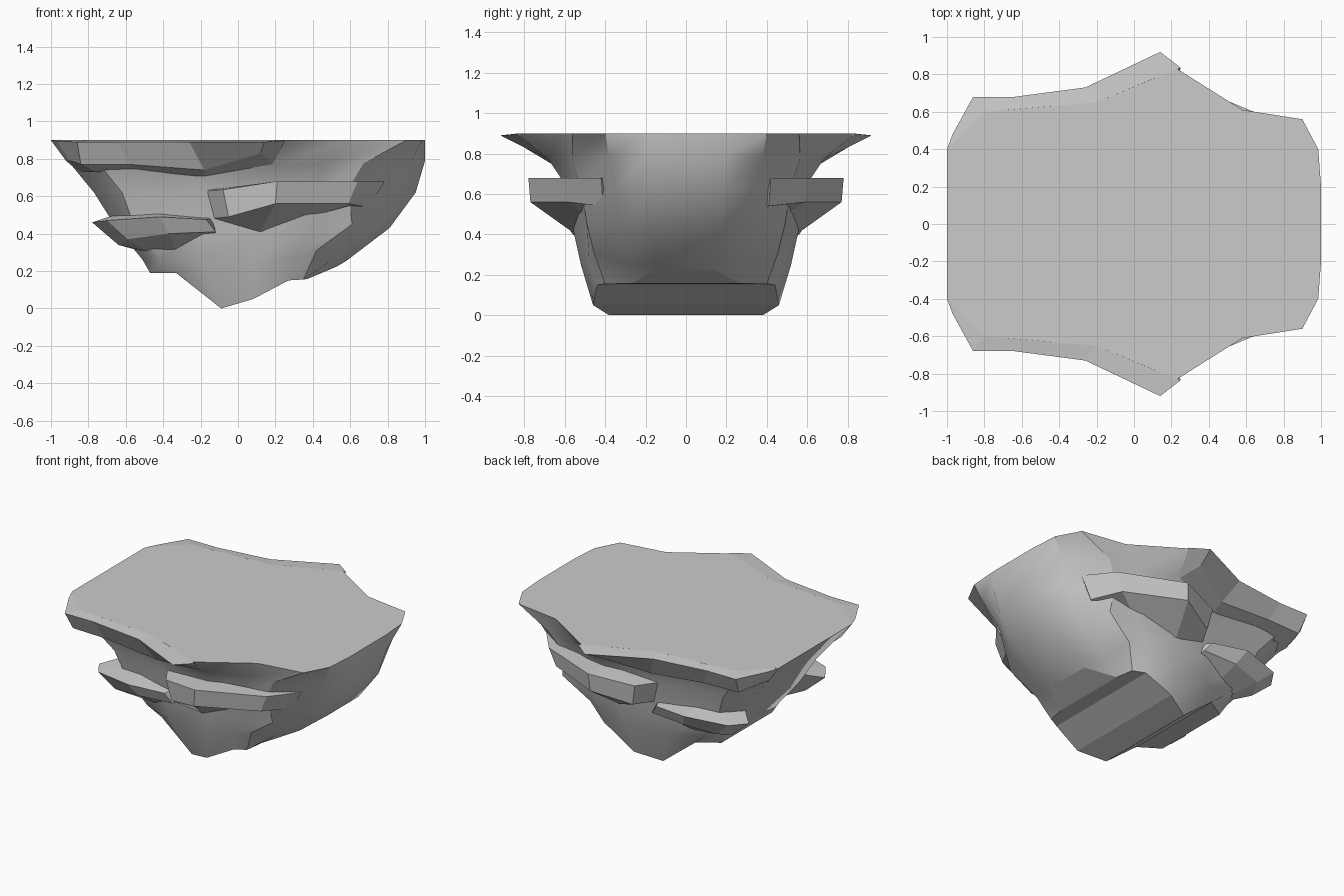
import bpy, bmesh, math


def mirror_y(p):
    return (p[0], -p[1], p[2])


def loft(name, columns, smooth_angle):
    """Join closed cross-sections; both ends are capped with strips."""
    bm = bmesh.new()
    cols = [[bm.verts.new(p) for p in c] for c in columns]
    n = len(cols[0])
    for a, b in zip(cols, cols[1:]):
        for i in range(n):
            j = (i + 1) % n
            bm.faces.new((a[i], a[j], b[j], b[i]))
    for c in (cols[0], cols[-1]):
        for i in range(n // 2 - 1):
            bm.faces.new((c[i], c[i + 1], c[n - 2 - i], c[n - 1 - i]))
    bmesh.ops.recalc_face_normals(bm, faces=bm.faces)
    mesh = bpy.data.meshes.new(name)
    bm.to_mesh(mesh)
    bm.free()
    ob = bpy.data.objects.new(name, mesh)
    bpy.context.collection.objects.link(ob)
    if smooth_angle:
        bpy.ops.object.select_all(action='DESELECT')
        bpy.context.view_layer.objects.active = ob
        ob.select_set(True)
        bpy.ops.object.shade_smooth_by_angle(angle=math.radians(smooth_angle))
    return ob


def ledge_pair(name, columns):
    loft(name + "_back", columns, 0)
    loft(name + "_front", [[mirror_y(p) for p in c] for c in columns], 0)


# Rock body: half outlines from the flat top down to the wedge-shaped base
top = [(-1, .40, .9), (-.8, .6, .9), (-.2, .65, .9), (.23, .83, .9),
       (.58, .61, .9), (.9, .56, .9), (.985, .4, .9), (1, .2, .9)]
upper = [(-.91, .36, .79), (-.74, .54, .77), (-.2, .58, .77), (.21, .68, .77),
         (.45, .59, .77), (.67, .565, .775), (.93, .38, .79), (1, .2, .79)]
middle = [(-.77, .34, .62), (-.62, .48, .62), (-.2, .54, .62), (.2, .58, .62),
          (.43, .54, .62), (.59, .52, .64), (.82, .35, .62), (.95, .19, .62)]
lower = [(-.65, .32, .43), (-.55, .44, .43), (-.2, .51, .43), (.15, .56, .43),
         (.4, .51, .43), (.61, .49, .45), (.73, .32, .43), (.81, .17, .43)]
low = [(-.51, .3, .26), (-.42, .4, .26), (-.2, .47, .25), (.1, .52, .25),
       (.29, .48, .27), (.42, .455, .31), (.49, .29, .25), (.58, .15, .255)]
base = [(-.47, .28, .19), (-.33, .37, .19), (-.09, .38, 0), (.08, .46, .05),
        (.27, .44, .15), (.35, .4, .155), (.37, .27, .157), (.53, .14, .225)]
columns = []
for half in zip(top, upper, middle, lower, low, base):
    columns.append(list(half) + [mirror_y(p) for p in reversed(half)])
body = loft("rock_body", columns, 35)

# Crisp creases down the right corners and round the base
for e in body.data.edges:
    (c1, r1), (c2, r2) = (divmod(v, 12) for v in e.vertices)
    if (c1 == c2 == 5) or (r1 in (5, 6) and r2 in (5, 6) and min(c1, c2) >= 2):
        e.use_edge_sharp = True

# Overhanging slab at the rim of the flat top
ledge_pair("top_slab", [
    [(-.97, .43, .9), (-1, .4, .899), (-.92, .4, .79), (-.85, .34, .73)],
    [(-.93, .47, .9), (-.97, .48, .895), (-.90, .46, .79), (-.83, .40, .73)],
    [(-.8, .6, .9), (-.86, .68, .89), (-.84, .62, .77), (-.77, .5, .73)],
    [(-.6, .617, .9), (-.64, .68, .89), (-.58, .63, .77), (-.52, .49, .73)],
    [(-.2, .65, .9), (-.26, .73, .89), (-.18, .65, .74), (-.18, .55, .70)],
    [(.1, .776, .9), (.14, .92, .89), (.12, .80, .83), (.19, .67, .77)],
    [(.22, .825, .9), (.25, .835, .897), (.22, .75, .83), (.21, .66, .77)]])

# Lower ledge wrapping the left corner
ledge_pair("lower_ledge", [
    [(-.66, .30, .5), (-.78, .42, .46), (-.64, .40, .34), (-.53, .29, .31)],
    [(-.60, .40, .5), (-.70, .54, .47), (-.59, .51, .37), (-.50, .38, .31)],
    [(-.42, .44, .51), (-.42, .62, .49), (-.37, .56, .40), (-.33, .43, .31)],
    [(-.14, .50, .485), (-.17, .57, .475), (-.12, .55, .41), (-.12, .49, .4)]])

# Middle ledge reaching round to the right corner
ledge_pair("middle_ledge", [
    [(-.18, .52, .63), (-.08, .68, .635), (-.05, .66, .49), (-.14, .50, .48)],
    [(.21, .55, .68), (.21, .78, .68), (.20, .77, .56), (.12, .56, .41)],
    [(.58, .40, .68), (.64, .60, .68), (.59, .59, .56), (.40, .48, .49)],
    [(.70, .33, .68), (.785, .42, .68), (.70, .41, .54), (.62, .34, .53)]])
